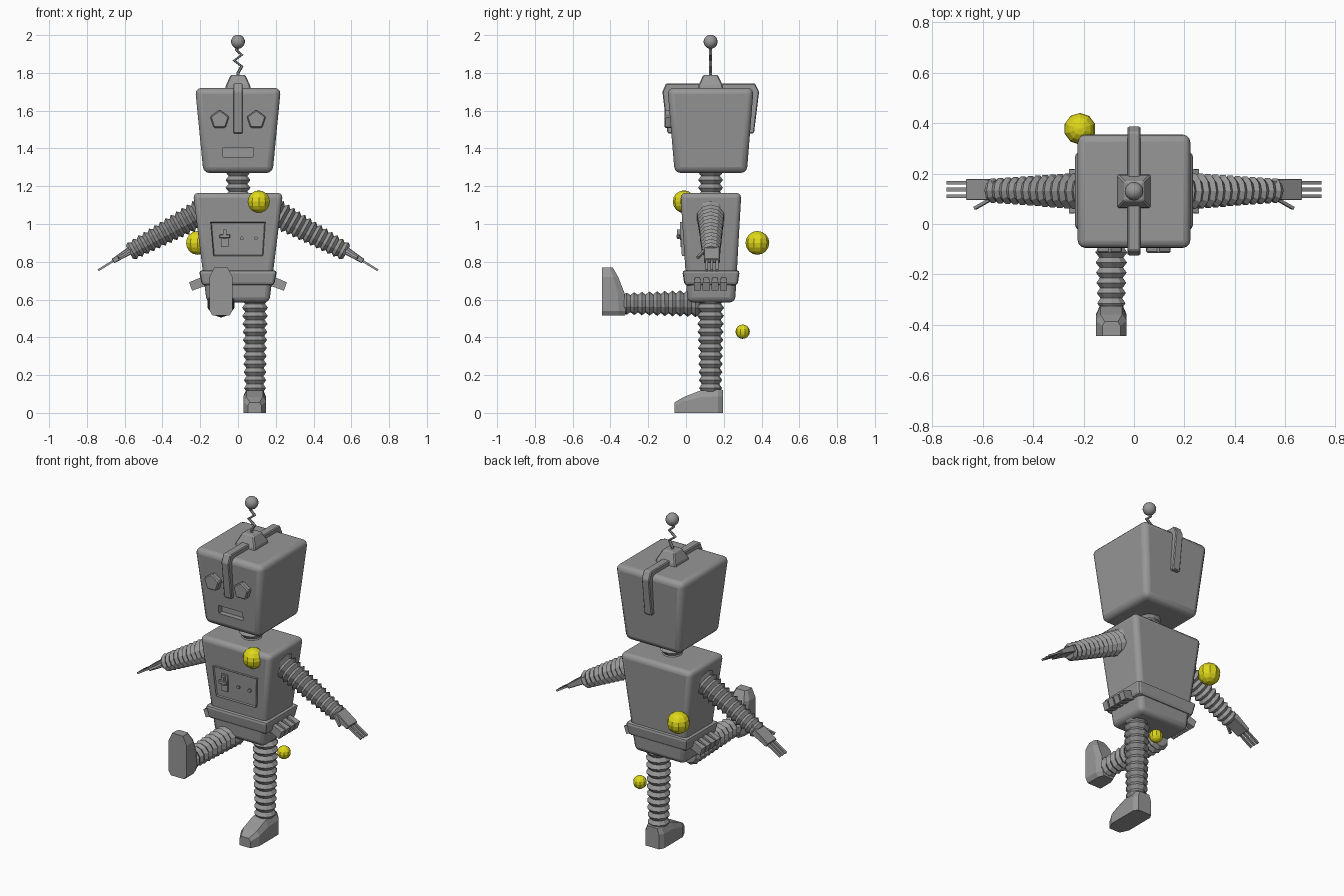
import bpy, bmesh, math
from mathutils import Vector, Matrix

if "Cube" in bpy.data.objects:
    bpy.data.objects.remove(bpy.data.objects["Cube"])


def material(name, rgb):
    m = bpy.data.materials.new(name)
    m.diffuse_color = (*rgb, 1)
    m.use_nodes = True
    m.node_tree.nodes["Principled BSDF"].inputs["Base Color"].default_value = m.diffuse_color
    return m


GREY = material("metal_grey", (0.31, 0.31, 0.31))
YELLOW = material("ball_yellow", (0.74, 0.69, 0.01))
CY = 0.13  # y of the body's centre line


def finish(bm, name, mat=GREY, bevel=0, segments=1, smooth=False):
    bmesh.ops.recalc_face_normals(bm, faces=bm.faces)
    me = bpy.data.meshes.new(name)
    bm.to_mesh(me)
    bm.free()
    ob = bpy.data.objects.new(name, me)
    bpy.context.collection.objects.link(ob)
    me.materials.append(mat)
    if bevel:
        mod = ob.modifiers.new("bevel", 'BEVEL')
        mod.width, mod.segments = bevel, segments
    if smooth:
        bpy.context.view_layer.objects.active = ob
        ob.select_set(True)
        bpy.ops.object.shade_smooth_by_angle(angle=math.radians(35))
        ob.select_set(False)
    return ob


def loft(name, rings, **kw):
    """Skin a list of equal-length point rings and cap both ends."""
    bm = bmesh.new()
    vs = [[bm.verts.new(p) for p in ring] for ring in rings]
    n = len(vs[0])
    for a, b in zip(vs, vs[1:]):
        for i in range(n):
            j = (i + 1) % n
            bm.faces.new((a[i], a[j], b[j], b[i]))
    bm.faces.new(vs[0])
    bm.faces.new(vs[-1])
    return finish(bm, name, **kw)


def rect(z, hx, y0, y1):
    return [(-hx, y0, z), (hx, y0, z), (hx, y1, z), (-hx, y1, z)]


def box(name, centre, size, matrix=Matrix(), **kw):
    bm = bmesh.new()
    bmesh.ops.create_cube(bm, size=1, matrix=matrix @ Matrix.Translation(centre) @ Matrix.Diagonal((*size, 1)))
    return finish(bm, name, **kw)


def bellows(name, a, b, r0, r1, ribs, sides=10):
    """Ribbed hose between two points."""
    a, b = Vector(a), Vector(b)
    q = (b - a).to_track_quat('Z', 'Y')
    rings = []
    for k in range(2 * ribs + 1):
        t = k / (2 * ribs)
        r = (r0 + (r1 - r0) * t) * (1 if k % 2 else 0.76)
        rings.append([a.lerp(b, t) + q @ Vector((r * math.cos(w), r * math.sin(w), 0))
                      for w in (math.tau * (i + 0.5) / sides for i in range(sides))])
    return loft(name, rings)


def ball(name, centre, r, mat, u, v):
    bm = bmesh.new()
    bmesh.ops.create_uvsphere(bm, u_segments=u, v_segments=v, radius=r, matrix=Matrix.Translation(centre))
    return finish(bm, name, mat, smooth=(u > 10))


# Head with a recessed mouth
head = loft("head", [rect(1.27, 0.183, -0.06, 0.322), rect(1.72, 0.227, -0.098, 0.358)],
            bevel=0.032, segments=3, smooth=True)
cutter = box("mouth_cutter", (0, -0.065, 1.38), (0.16, 0.06, 0.05))
cutter.hide_render = True
cutter.hide_viewport = True
cut = head.modifiers.new("mouth", 'BOOLEAN')
cut.object, cut.operation = cutter, 'DIFFERENCE'

# Strap running from nose over the crown to the back
outer = [(-0.098, 1.48), (-0.125, 1.70), (-0.105, 1.745), (0.365, 1.745), (0.387, 1.70), (0.36, 1.48)]
inner = [(-0.06, 1.48), (-0.085, 1.69), (-0.08, 1.70), (0.34, 1.70), (0.345, 1.69), (0.32, 1.48)]
loft("head_strap", [[(-0.025, *o), (0.025, *o), (0.025, *i), (-0.025, *i)]
                    for o, i in zip(outer, inner)], bevel=0.005)

# Pentagonal eyes
for s, side in ((-1, "left"), (1, "right")):
    pent = [(s * 0.097 + 0.053 * math.sin(k * math.tau / 5), 1.552 + 0.053 * math.cos(k * math.tau / 5))
            for k in range(5)]
    loft(side + "_eye", [[(x, y, z) for x, z in pent] for y in (-0.06, -0.115)], bevel=0.006)

# Antenna base, zigzag spring and tip
loft("antenna_base", [rect(1.71, 0.068, CY - 0.068, CY + 0.068),
                      rect(1.735, 0.064, CY - 0.064, CY + 0.064),
                      rect(1.79, 0.038, CY - 0.038, CY + 0.038)], bevel=0.006)
zig = [(0, 1.78), (0, 1.80), (0.02, 1.835), (-0.02, 1.865), (0.02, 1.895), (-0.008, 1.92), (0, 1.95)]
loft("antenna_spring", [[(x + 0.009 * math.cos(k * math.tau / 6), CY + 0.009 * math.sin(k * math.tau / 6), z)
                         for k in range(6)] for x, z in zig])
ball("antenna_tip", (0, CY, 1.965), 0.037, GREY, 16, 10)

# Neck, torso and belt
bellows("neck", (0, CY, 1.13), (0, CY, 1.295), 0.068, 0.068, 4, 12)
loft("torso", [rect(0.585, 0.166, 0.008, 0.26), rect(1.165, 0.238, -0.03, 0.293)],
     bevel=0.028, segments=3, smooth=True)
loft("belt", [rect(0.675, 0.191, -0.008, 0.273), rect(0.755, 0.207, -0.02, 0.285)],
     bevel=0.016, segments=2)

# Control panel: frame with sunken centre
bm = bmesh.new()
pts = [(-0.13, -0.022, 0.83), (0.133, -0.022, 0.83), (0.145, -0.033, 1.01), (-0.145, -0.033, 1.01)]
front = bm.faces.new([bm.verts.new(p) for p in pts])
back = bmesh.ops.extrude_face_region(bm, geom=[front])
bmesh.ops.translate(bm, vec=(0, 0.04, 0), verts=[v for v in back["geom"] if isinstance(v, bmesh.types.BMVert)])
bm.faces.ensure_lookup_table()
face = min(bm.faces, key=lambda f: f.calc_center_median().y)
bmesh.ops.inset_region(bm, faces=[face], thickness=0.007, depth=0)
bmesh.ops.translate(bm, vec=(0, 0.007, 0), verts=face.verts)
finish(bm, "control_panel")

# Panel lever and buttons
box("lever_plate", (-0.07, -0.022, 0.928), (0.042, 0.016, 0.1))
box("lever_arm", (-0.07, -0.034, 0.945), (0.018, 0.028, 0.05))
box("lever_grip", (-0.07, -0.041, 0.935), (0.055, 0.016, 0.02), bevel=0.003)
for i, x in enumerate((0.02, 0.095)):
    loft(f"button_{i + 1}", [[(x + 0.01 * math.cos(k * math.tau / 8), y, 0.924 + 0.01 * math.sin(k * math.tau / 8))
                              for k in range(8)] for y in (-0.01, -0.032)])


def foot(name, matrix):
    """Shoe along local -y: heel at y = 0, sole on z = 0."""
    rings = []
    for u, w, h in ((0, 0.045, 0.122), (0.025, 0.06, 0.125), (0.12, 0.06, 0.118),
                    (0.205, 0.06, 0.085), (0.255, 0.036, 0.056)):
        rings.append([matrix @ Vector((x * w, -u, z * h)) for x, z in
                      ((-1, 0), (-1, 0.7), (-0.72, 1), (0.72, 1), (1, 0.7), (1, 0))])
    return loft(name, rings)


# Standing leg and raised leg
bellows("standing_leg", (0.09, CY, 0.62), (0.09, CY, 0.11), 0.074, 0.06, 12)
foot("standing_foot", Matrix.Translation((0.088, 0.195, 0)))
bellows("raised_leg", (-0.09, 0.11, 0.58), (-0.09, -0.335, 0.578), 0.076, 0.058, 11)
foot("raised_foot", Matrix.Translation((-0.09, -0.444, 0.515)) @ Matrix.Rotation(-math.pi / 2, 4, 'X'))

# Arms, hands and belt clips on both sides
for s, side in ((-1, "left"), (1, "right")):
    bellows(side + "_arm", (s * 0.19, CY, 1.062), (s * 0.575, CY + 0.003, 0.85), 0.078, 0.05, 13)
    # hand frame: local x runs to the finger tips
    d = Vector((s * 0.18, 0, -0.112)).normalized()
    up = Vector((-d.z * s, 0, abs(d.x)))
    M = Matrix((d, Vector((0, 1, 0)), up)).transposed().to_4x4()
    M.translation = (s * 0.56, 0.137, 0.867)
    loft(side + "_palm", [[M @ Vector((x, y * w, z * t)) for y, z in ((-1, -1), (1, -1), (1, 1), (-1, 1))]
                          for x, w, t in ((-0.02, 0.03, 0.02), (0.02, 0.042, 0.02), (0.12, 0.042, 0.013))],
         bevel=0.003)
    for i in (-1, 0, 1):
        box(f"{side}_finger_{i + 2}", (0.16, i * 0.027, 0), (0.106, 0.014, 0.011), M)
    thumb = M @ Matrix.Translation((0.04, -0.053, 0)) @ Matrix.Rotation(-0.45, 4, 'Z')
    box(side + "_thumb", (0, 0, 0), (0.1, 0.012, 0.014), thumb)
    for i in range(4):
        y = CY + (i - 1.5) * 0.046
        loft(f"{side}_belt_clip_{i + 1}",
             [[(s * (x + k), yy, z) for k, yy, z in
               ((0.008, y - w, zc + h), (0.008, y + w, zc + h), (-0.008, y + w, zc - h), (-0.008, y - w, zc - h))]
              for x, zc, w, h in ((0.185, 0.695, 0.012, 0.024), (0.251, 0.669, 0.019, 0.022))])

# Yellow balls
ball("chest_ball", (0.11, -0.01, 1.118), 0.06, YELLOW, 10, 8)
ball("back_ball", (-0.215, 0.378, 0.90), 0.063, YELLOW, 10, 8)
ball("low_ball", (0.095, 0.30, 0.43), 0.038, YELLOW, 10, 8)
